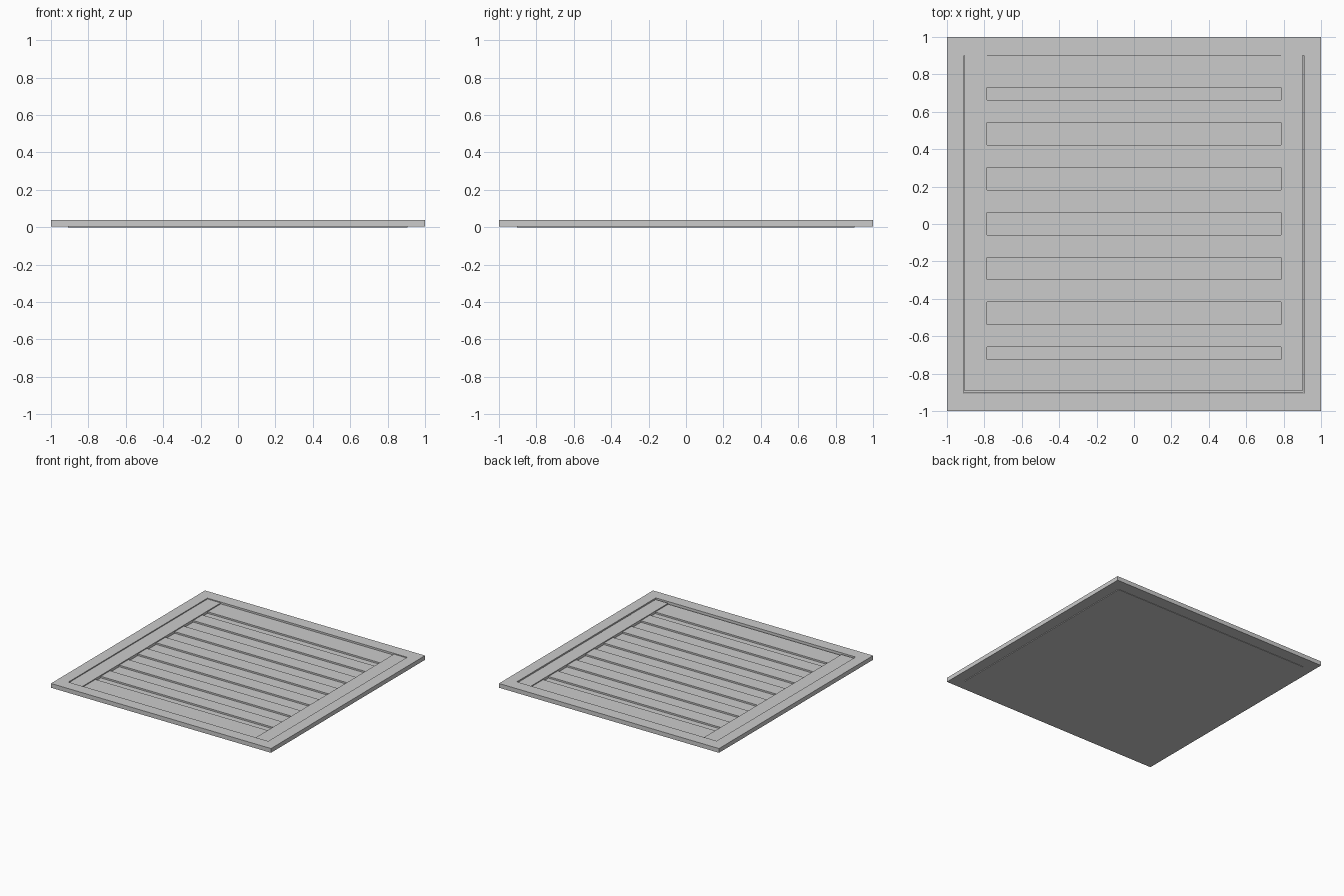
import bpy, bmesh

if "Cube" in bpy.data.objects:
    bpy.data.objects.remove(bpy.data.objects["Cube"])


def make_object(name, bm):
    bmesh.ops.recalc_face_normals(bm, faces=bm.faces[:])
    mesh = bpy.data.meshes.new(name)
    bm.to_mesh(mesh)
    bm.free()
    obj = bpy.data.objects.new(name, mesh)
    bpy.context.collection.objects.link(obj)
    return obj


def box(name, x0, x1, y0, y1, z0, z1):
    bm = bmesh.new()
    bmesh.ops.create_cube(bm, size=1)
    for v in bm.verts:
        v.co.x = x1 if v.co.x > 0 else x0
        v.co.y = y1 if v.co.y > 0 else y0
        v.co.z = z1 if v.co.z > 0 else z0
    return make_object(name, bm)


def ring(name, outer, inner, z0, z1):
    # seamless rectangular frame lofted through four rectangles
    bm = bmesh.new()
    loops = []
    for (x0, x1, y0, y1), z in ((outer, z0), (outer, z1), (inner, z1), (inner, z0)):
        loops.append([bm.verts.new((x, y, z))
                      for x, y in ((x0, y0), (x1, y0), (x1, y1), (x0, y1))])
    for i in range(4):
        a, b = loops[i], loops[(i + 1) % 4]
        for j in range(4):
            k = (j + 1) % 4
            bm.faces.new((a[j], a[k], b[k], b[j]))
    return make_object(name, bm)


FRAME_TOP, RAIL_TOP, SLAT_TOP, BASE_TOP = 0.038, 0.031, 0.023, 0.010
RAIL_IN = 0.787

# outer frame, lifted slightly above the back of the panel
ring("outer_frame", (-1, 1, -1, 1), (-0.908, 0.908, -0.905, 0.90), 0.003, FRAME_TOP)

# backing board, visible between the slats
box("backing_panel", -0.908, 0.905, -0.903, 0.90, 0, BASE_TOP)

# tall side rails
box("left_rail", -0.907, -RAIL_IN, -0.893, 0.90, 0.002, RAIL_TOP)
box("right_rail", RAIL_IN, 0.902, -0.893, 0.90, 0.002, RAIL_TOP)

# end rails
box("back_rail", -RAIL_IN, RAIL_IN, 0.73, 0.90, 0.002, SLAT_TOP)
box("front_rail", -RAIL_IN, RAIL_IN, -0.893, -0.725, 0.002, SLAT_TOP)

# six evenly spaced slats
for i in range(6):
    y = -0.598 + i * 0.24
    box(f"slat_{i + 1}", -RAIL_IN, RAIL_IN, y - 0.06, y + 0.06, 0.002, SLAT_TOP)
